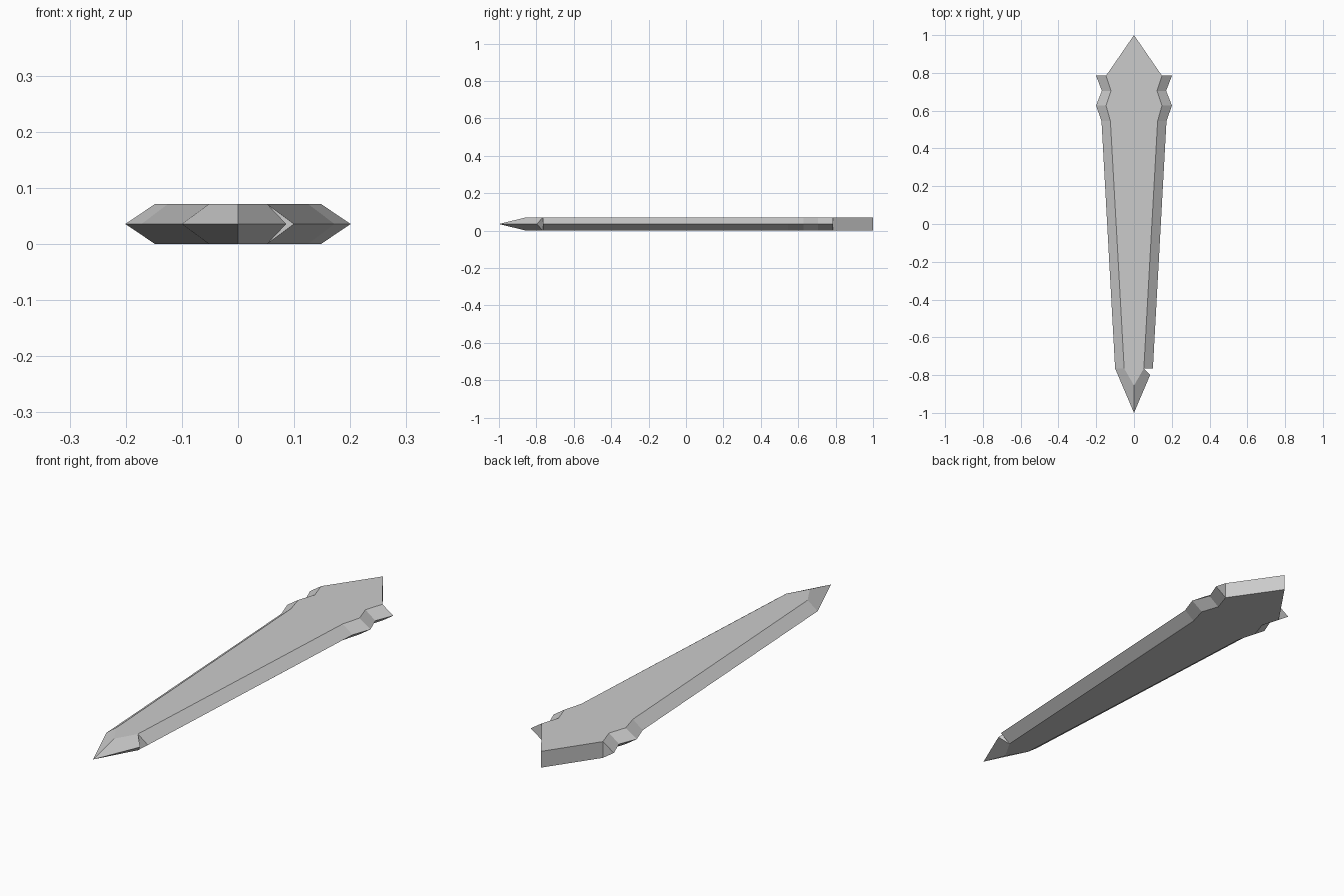
import bpy
import bmesh

cube = bpy.data.objects.get("Cube")
if cube:
    bpy.data.objects.remove(cube, do_unlink=True)

THICK = 0.071
MID = THICK / 2

# Plain steel
steel = bpy.data.materials.new("steel grey")
steel.use_nodes = True
color = (0.6, 0.6, 0.6, 1)
steel.diffuse_color = color
steel.node_tree.nodes["Principled BSDF"].inputs["Base Color"].default_value = color

# Half outlines, shoulder to tip: flat face rim and the sharp edge beside it
RIM = [(0.148, 0.785), (0.122, 0.705), (0.148, 0.627), (0.125, 0.545), (0.052, -0.765)]
EDGE = [(0.201, 0.785), (0.17, 0.705), (0.201, 0.627), (0.172, 0.545), (0.1, -0.765)]
RIM_TIP, EDGE_TIP, TANG = (0, -0.855), (0, -1), (0, 1)
CHIP = (0.086, -0.798)   # chipped edge corner on the left side of the tip

bm = bmesh.new()


def pair(p):
    """Upper and lower vertex of a point on the flat faces."""
    return [bm.verts.new((p[0], p[1], z)) for z in (THICK, 0)]


tang, rim_tip = pair(TANG), pair(RIM_TIP)
edge_tip = bm.verts.new((*EDGE_TIP, MID))
rims = {}

for side in (-1, 1):
    rim = rims[side] = [pair((side * x, y)) for x, y in RIM]
    edge = [bm.verts.new((side * x, y, MID)) for x, y in EDGE]
    # Notched shoulder and long cutting bevels, above and below
    for level in (0, 1):
        for i in range(len(rim) - 1):
            bm.faces.new((rim[i][level], rim[i + 1][level], edge[i + 1], edge[i]))
    # Square shoulder end and upright wall of the tang
    bm.faces.new((rim[0][0], rim[0][1], edge[0]))
    bm.faces.new((tang[0], tang[1], rim[0][1], rim[0][0]))
    # Point facets, with an open nick on the chipped side
    corner = edge[-1]
    if side == 1:
        corner = bm.verts.new((*CHIP, MID))
        for v in (edge[-1], corner):
            bm.faces.new((rim[-1][0], rim[-1][1], v))
    for level in (0, 1):
        bm.faces.new((rim[-1][level], rim_tip[level], edge_tip, corner))

# Flat upper and lower faces
for level in (0, 1):
    loop = [tang[level]] + [p[level] for p in rims[1]] + [rim_tip[level]]
    loop += [p[level] for p in reversed(rims[-1])]
    bm.faces.new(loop)

bmesh.ops.recalc_face_normals(bm, faces=bm.faces[:])
mesh = bpy.data.meshes.new("blade")
bm.to_mesh(mesh)
bm.free()
mesh.materials.append(steel)
blade = bpy.data.objects.new("blade", mesh)
bpy.context.collection.objects.link(blade)
